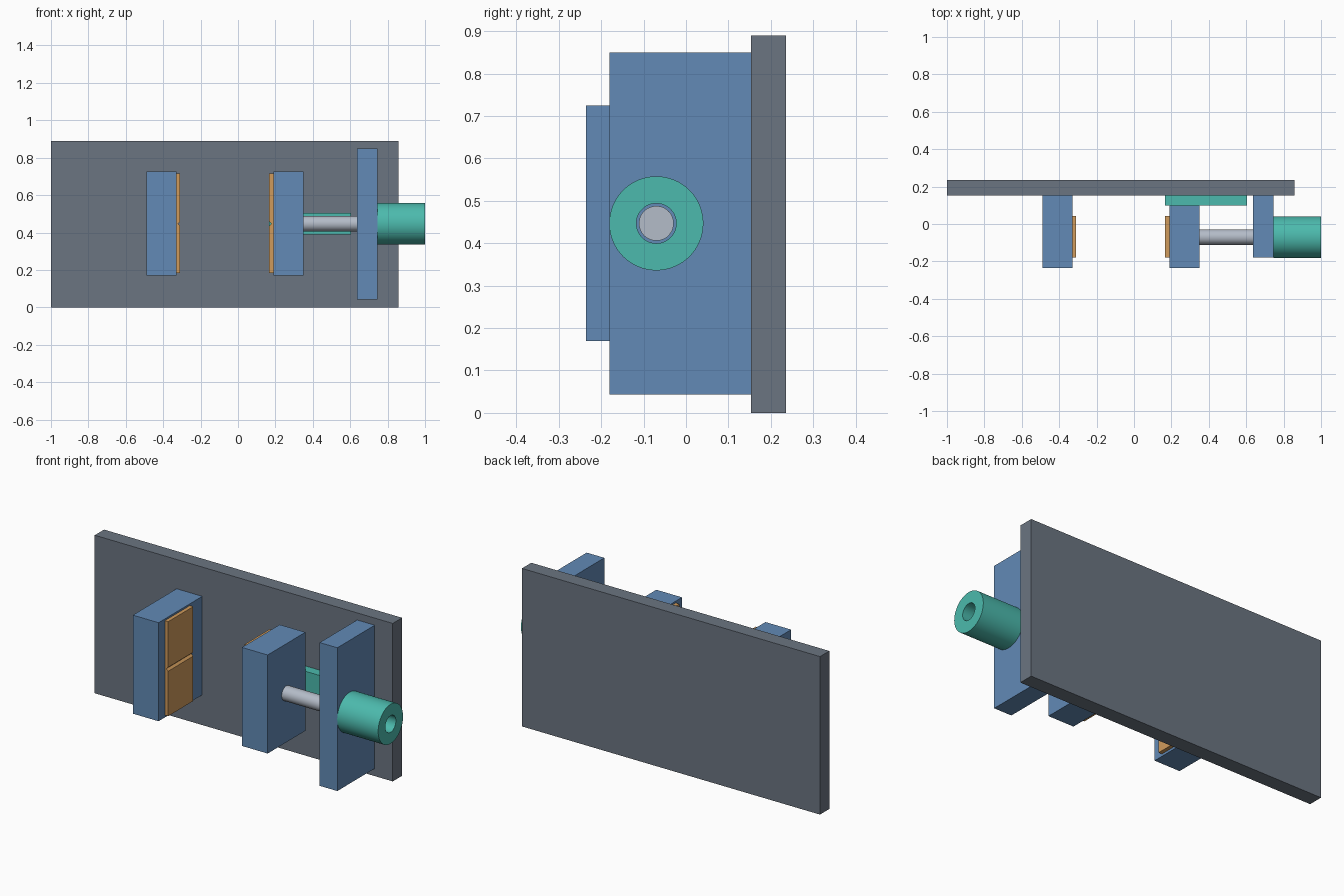
import bpy, bmesh, math

if "Cube" in bpy.data.objects:
    bpy.data.objects.remove(bpy.data.objects["Cube"])


def material(name, rgb):
    m = bpy.data.materials.new(name)
    lin = [(c / 255 / 12.92 if c < 11 else ((c / 255 + 0.055) / 1.055) ** 2.4) for c in rgb]
    m.diffuse_color = (*lin, 1)
    m.use_nodes = True
    m.node_tree.nodes["Principled BSDF"].inputs["Base Color"].default_value = m.diffuse_color
    return m


GREY = material("dark_grey", (107, 117, 129))
BLUE = material("steel_blue", (98, 138, 182))
TEAL = material("teal", (76, 186, 173))
TAN = material("tan", (208, 155, 92))
STEEL = material("light_steel", (180, 188, 200))

AXIS_Y, AXIS_Z = -0.07, 0.447


def finish(name, bm, mat):
    bmesh.ops.recalc_face_normals(bm, faces=bm.faces)
    me = bpy.data.meshes.new(name)
    bm.to_mesh(me)
    bm.free()
    me.materials.append(mat)
    ob = bpy.data.objects.new(name, me)
    bpy.context.collection.objects.link(ob)
    return ob


def prism(name, profile, y0, y1, mat):
    """Extrude an x-z outline along y."""
    bm = bmesh.new()
    face = bm.faces.new([bm.verts.new((x, y0, z)) for x, z in profile])
    ext = bmesh.ops.extrude_face_region(bm, geom=[face])
    verts = [g for g in ext["geom"] if isinstance(g, bmesh.types.BMVert)]
    bmesh.ops.translate(bm, verts=verts, vec=(0, y1 - y0, 0))
    return finish(name, bm, mat)


def box(name, x0, x1, y0, y1, z0, z1, mat):
    return prism(name, [(x0, z0), (x1, z0), (x1, z1), (x0, z1)], y0, y1, mat)


def lathe(name, profile, mat, n=64):
    """Revolve a closed (x, radius) loop about the screw axis."""
    bm = bmesh.new()
    rings = []
    for x, r in profile:
        rings.append([bm.verts.new((x, AXIS_Y + r * math.cos(2 * math.pi * i / n),
                                    AXIS_Z + r * math.sin(2 * math.pi * i / n)))
                      for i in range(n)])
    for a, b in zip(rings, rings[1:] + rings[:1]):
        for i in range(n):
            j = (i + 1) % n
            bm.faces.new((a[i], a[j], b[j], b[i]))
    return finish(name, bm, mat)


def smooth(ob):
    bpy.ops.object.select_all(action='DESELECT')
    ob.select_set(True)
    bpy.context.view_layer.objects.active = ob
    bpy.ops.object.shade_smooth_by_angle(angle=math.radians(35))


# Back plate, jaws, guide rail and screw bracket
box("back_plate", -1, 0.857, 0.153, 0.236, 0, 0.89, GREY)
box("fixed_jaw", -0.49, -0.33, -0.236, 0.153, 0.17, 0.725, BLUE)
box("moving_jaw", 0.19, 0.35, -0.236, 0.1, 0.17, 0.725, BLUE)
box("guide_rail", 0.165, 0.605, 0.1, 0.153, 0.39, 0.505, TEAL)
box("screw_bracket", 0.635, 0.745, -0.18, 0.153, 0.043, 0.85, BLUE)

# Jaw pads with a horizontal V groove across the middle
for name, back, face in (("fixed_pad", -0.33, -0.309), ("moving_pad", 0.19, 0.167)):
    groove = face + (0.012 if back > face else -0.012)
    prism(name, [(back, 0.183), (face, 0.183), (face, AXIS_Z - 0.011), (groove, AXIS_Z),
                 (face, AXIS_Z + 0.011), (face, 0.715), (back, 0.715)], -0.18, 0.043, TAN)

# Screw rod
bm = bmesh.new()
bmesh.ops.create_cone(bm, cap_ends=True, segments=48, radius1=0.041, radius2=0.041, depth=0.41)
for v in bm.verts:
    x, y, z = v.co
    v.co = (0.55 + z, AXIS_Y + x, AXIS_Z + y)
smooth(finish("screw_rod", bm, STEEL))

# Hollow drive sleeve
smooth(lathe("drive_sleeve", [(0.745, 0.047), (0.745, 0.111), (1, 0.111), (1, 0.047)], TEAL))
